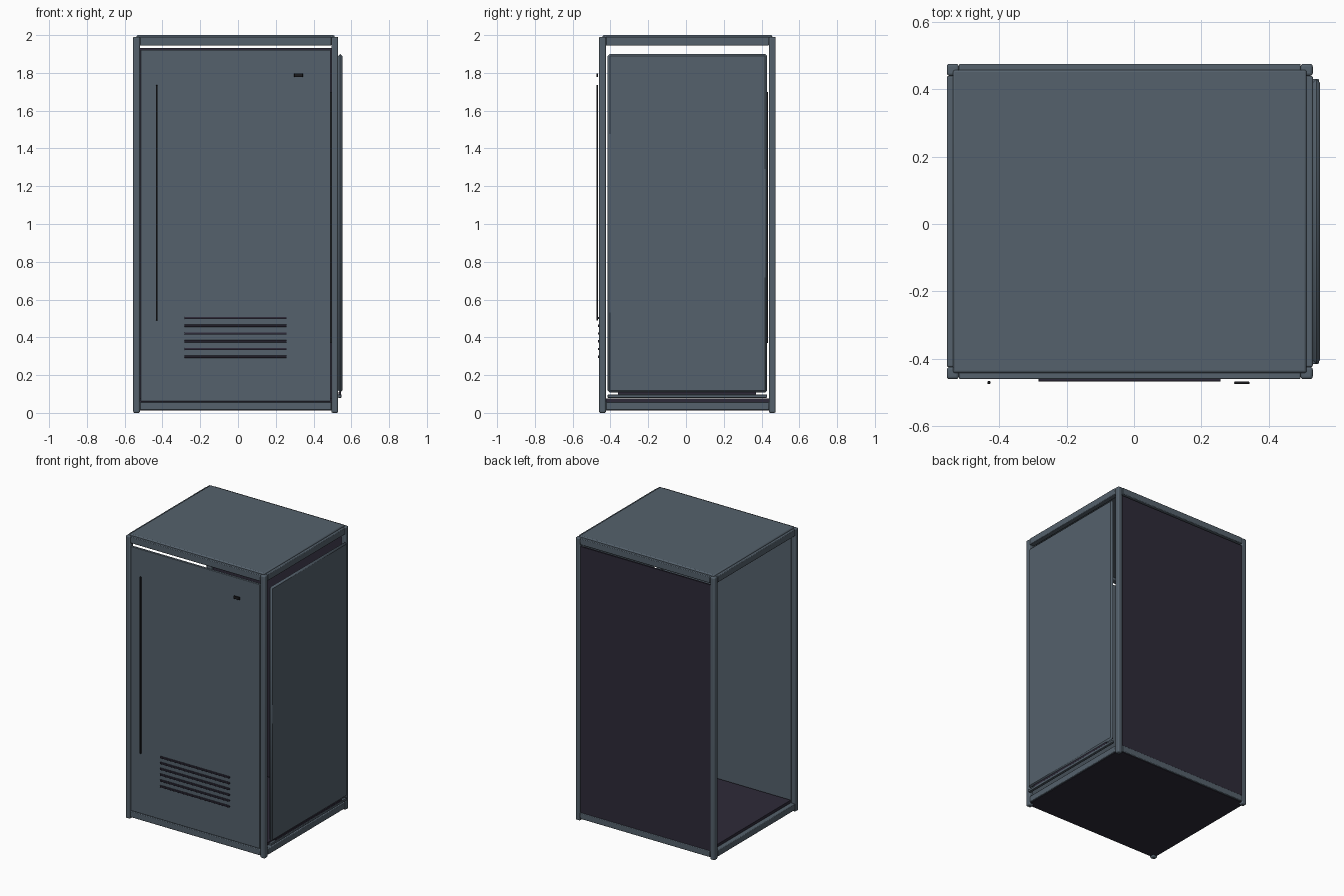
import bpy
import math

cube = bpy.data.objects.get("Cube")
if cube:
    bpy.data.objects.remove(cube, do_unlink=True)


def material(name, rgb):
    mat = bpy.data.materials.new(name)
    mat.use_nodes = True
    colour = (*rgb, 1)
    mat.diffuse_color = colour
    mat.node_tree.nodes["Principled BSDF"].inputs["Base Color"].default_value = colour
    return mat


STEEL = material("blue_grey_steel", (0.09, 0.12, 0.15))
PURPLE = material("dark_purple_panel", (0.027, 0.023, 0.04))
BLACK = material("black_trim", (0.01, 0.01, 0.012))


def box(name, x, y, z, mat, bevel=0.0, segments=2):
    """Box spanning the given (low, high) ranges, with optional rounded edges."""
    spans = (x, y, z)
    bpy.ops.mesh.primitive_cube_add(size=1, location=[(a + b) / 2 for a, b in spans])
    obj = bpy.context.object
    obj.name = name
    obj.scale = [b - a for a, b in spans]
    bpy.ops.object.transform_apply(location=False, rotation=False, scale=True)
    obj.data.materials.append(mat)
    if bevel:
        mod = obj.modifiers.new("rounded_edges", "BEVEL")
        mod.width = bevel
        mod.segments = segments
        bpy.ops.object.shade_smooth_by_angle(angle=math.radians(40))
    return obj


# Outer and inner limits of the frame
X0, X1, Y0, Y1 = -0.555, 0.53, -0.46, 0.475
T = 0.036
IX, IY = (X0 + T, X1 - T), (Y0 + T, Y1 - T)
x_sides = {"right": (X0, X0 + T), "left": (X1 - T, X1)}
y_sides = {"front": (Y0, Y0 + T), "back": (Y1 - T, Y1)}
levels = {"bottom": (0.015, 0.058), "top": (1.945, 1.99)}

# Corner posts
for xn, xs in x_sides.items():
    for yn, ys in y_sides.items():
        box(f"{yn}_{xn}_post", xs, ys, (0, 1.99), STEEL, 0.008, 3)

# Horizontal rails
for ln, zs in levels.items():
    for yn, ys in y_sides.items():
        box(f"{yn}_{ln}_rail", IX, ys, zs, STEEL, 0.004)
    for xn, xs in x_sides.items():
        box(f"{xn}_{ln}_rail", xs, IY, zs, STEEL, 0.004)

# Roof, floor and underside
box("roof_plate", (-0.537, 0.512), (-0.442, 0.457), (1.965, 2.0), STEEL, 0.007)
box("floor_plate", IX, IY, (0.03, 0.075), PURPLE)
box("underside_plate", (-0.545, 0.52), (-0.45, 0.465), (0.012, 0.03), PURPLE)

# Front door and back panel, both stopping short of the top rail
box("front_door", (IX[0] + 0.003, IX[1] - 0.003), (Y0 + 0.002, Y0 + 0.02),
    (0.061, 1.922), STEEL, 0.003)
box("back_panel", IX, (Y1 - 0.014, Y1 - 0.004), (0.055, 1.932), PURPLE)

# Side panel standing off the frame, with a bottom lip
box("side_panel", (0.529, 0.552), (-0.415, 0.43), (0.108, 1.9), STEEL, 0.012, 1)
box("side_panel_lip", (0.529, 0.548), (-0.415, 0.43), (0.08, 0.097), STEEL, 0.003)
box("side_panel_lip_joint", (0.531, 0.546), (-0.36, 0.37), (0.095, 0.11), PURPLE)
box("inner_strip", (0.485, 0.5), (0.427, 0.434), (0.37, 1.7), BLACK)

# Door handle and latch
box("door_handle", (-0.435, -0.426), (-0.474, -0.466), (0.49, 1.735), BLACK, 0.002)
box("door_latch", (0.297, 0.343), (-0.475, -0.467), (1.777, 1.798), BLACK, 0.003)

# Vent slats
for i in range(6):
    z = 0.297 + i * 0.041
    box(f"vent_slat_{i + 1}", (-0.283, 0.257), (-0.467, -0.457),
        (z - 0.006, z + 0.006), PURPLE, 0.002)
